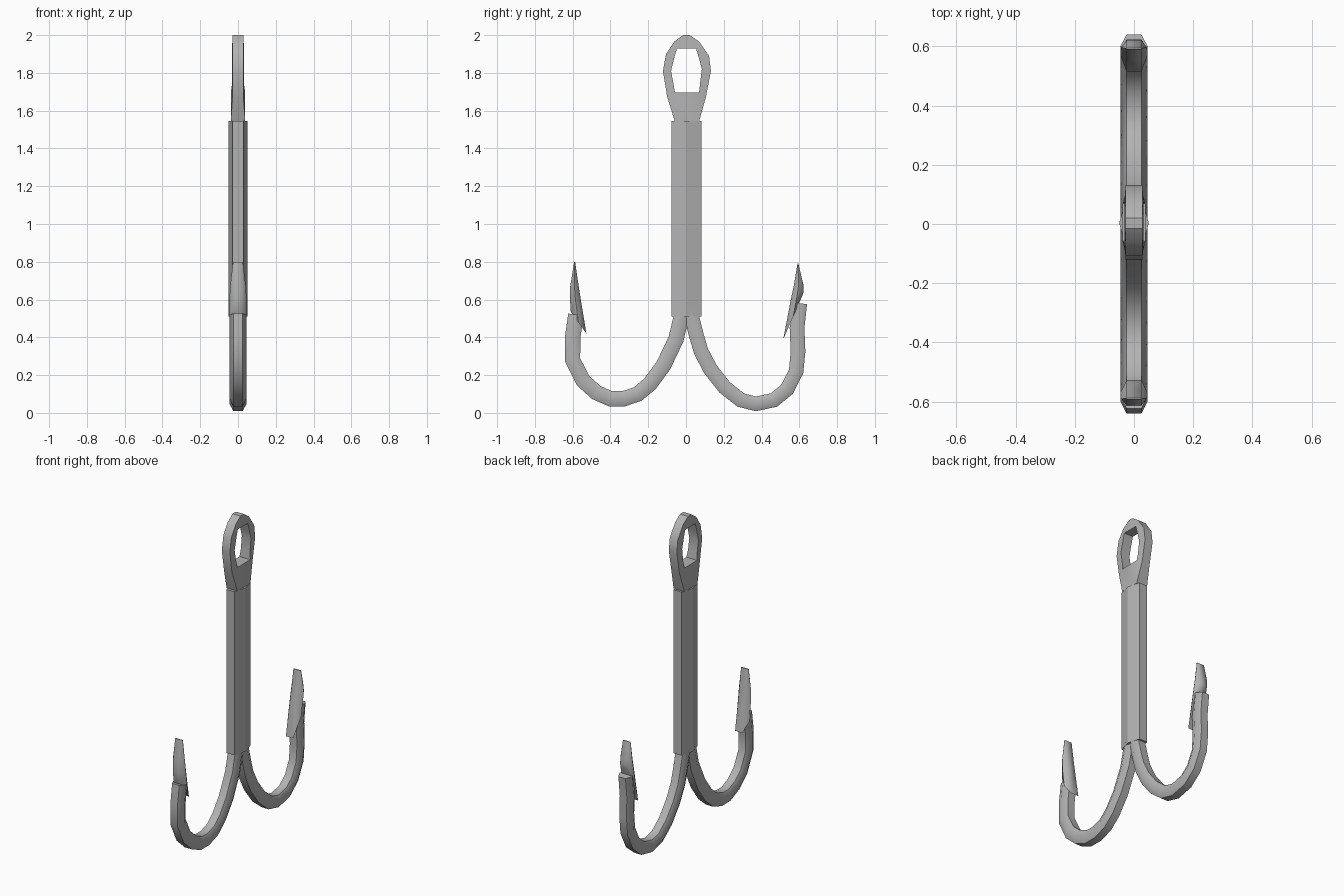
import bpy, bmesh, math
from mathutils import Vector

cube = bpy.data.objects.get("Cube")
if cube:
    bpy.data.objects.remove(cube, do_unlink=True)

steel = bpy.data.materials.new("grey_steel")
steel.use_nodes = True
GREY = (0.45, 0.45, 0.45, 1)
steel.diffuse_color = GREY
steel.node_tree.nodes["Principled BSDF"].inputs["Base Color"].default_value = GREY


def loft(name, sections, closed=False, smooth=30):
    """Skin a row of sections; each is (outer, inner, rim, mid, inner_rim) in the y-z plane,
    with half widths in x. A mid of None gives four sides instead of six."""
    bm = bmesh.new()
    rings = []
    for a, b, rim, mid, inner_rim in sections:
        a, b = Vector(a), Vector(b)
        half = [(a, rim), (b, inner_rim)]
        if mid is not None:
            half.insert(1, ((a + b) / 2, mid))
        outline = half + [(p, -x) for p, x in reversed(half)]
        rings.append([bm.verts.new((x, p.x, p.y)) for p, x in outline])
    n = len(rings[0])
    pairs = list(zip(rings, rings[1:]))
    if closed:
        pairs.append((rings[-1], rings[0]))
    else:
        bm.faces.new(rings[0])
        bm.faces.new(rings[-1])
    for r, s in pairs:
        for i in range(n):
            j = (i + 1) % n
            bm.faces.new((r[i], r[j], s[j], s[i]))
    bmesh.ops.recalc_face_normals(bm, faces=bm.faces)
    mesh = bpy.data.meshes.new(name)
    bm.to_mesh(mesh)
    bm.free()
    mesh.materials.append(steel)
    obj = bpy.data.objects.new(name, mesh)
    bpy.context.collection.objects.link(obj)
    bpy.ops.object.select_all(action='DESELECT')
    obj.select_set(True)
    bpy.context.view_layer.objects.active = obj
    bpy.ops.object.shade_smooth_by_angle(angle=math.radians(smooth))
    return obj


def bend(name, path, radius=0.043):
    """Six-sided wire following a path."""
    pts = [Vector(p) for p in path]
    sections = []
    for i, p in enumerate(pts):
        d = (pts[min(i + 1, len(pts) - 1)] - pts[max(i - 1, 0)]).normalized()
        side = Vector((-d.y, d.x)) * radius
        sections.append((p + side, p - side, 0.025, 0.045, 0.025))
    loft(name, sections, smooth=60)


def point(name, pairs):
    """Barbed point narrowing to a chisel edge."""
    widths = [0.045, 0.045, 0.042, 0.026]
    loft(name, [(a, b, 0.025, w, 0.025) for (a, b), w in zip(pairs, widths)], smooth=60)


# Six-sided sleeve
loft("shaft", [((-0.077, z), (0.083, z), 0.028, 0.05, 0.028) for z in (0.51, 1.545)])

# Line eye
eye = [((-.06, 1.545), (-.058, 1.695)), ((-.1, 1.675), (-.066, 1.74)),
       ((-.122, 1.81), (-.079, 1.81)), ((-.106, 1.9), (-.062, 1.88)),
       ((-.063, 1.965), (-.048, 1.93)), ((-.015, 2), (-.015, 1.93)),
       ((.02, 2), (.02, 1.93)), ((.07, 1.965), (.053, 1.93)),
       ((.122, 1.89), (.068, 1.88)), ((.132, 1.81), (.084, 1.82)),
       ((.106, 1.675), (.074, 1.74)), ((.07, 1.545), (.069, 1.695))]
loft("eye", [(a, b, 0.038 if a[1] < 1.6 else 0.028, None, 0.038 if b[1] < 1.7 else 0.032)
             for a, b in eye], closed=True)

# Front hook
bend("front_bend", [(-.015, .55), (-.053, .39), (-.12, .25), (-.19, .155), (-.255, .1),
                    (-.33, .075), (-.4, .075), (-.475, .108), (-.545, .17), (-.6, .28),
                    (-.6, .4), (-.583, .52)], 0.041)
point("front_point", [((-.61, .535), (-.527, .42)), ((-.614, .6), (-.557, .6)),
                      ((-.613, .67), (-.568, .67)), ((-.592, .8), (-.587, .8))])

# Back hook
bend("back_bend", [(.02, .55), (.055, .41), (.08, .325), (.13, .23), (.205, .135),
                   (.29, .068), (.37, .048), (.465, .068), (.535, .125), (.583, .22),
                   (.593, .325), (.588, .45), (.602, .58)], 0.039)
point("back_point", [((.62, .63), (.515, .39)), ((.623, .65), (.555, .6)),
                     ((.621, .68), (.572, .68)), ((.595, .79), (.59, .79))])
